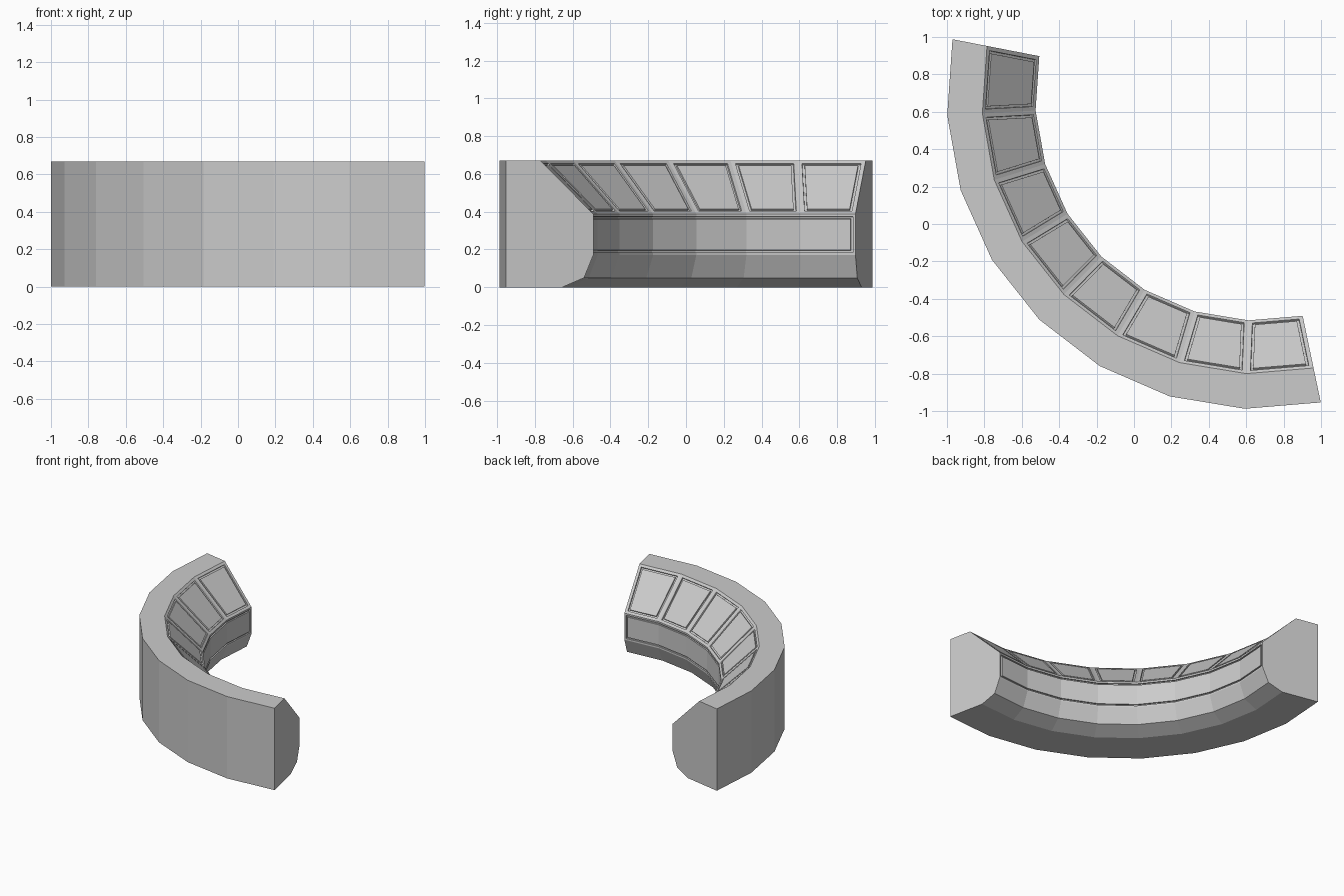
import bpy, bmesh, math

if "Cube" in bpy.data.objects:
    bpy.data.objects.remove(bpy.data.objects["Cube"])

# Arc and cross-section (depth towards the centre, height)
R, CX, CY = 1.66, 0.659, 0.671
START, STEP, SEGS = 169.0, 14.1, 8
PROFILE = [(0, 0), (0, 0.67), (0.188, 0.67), (0.473, 0.388),
           (0.473, 0.17), (0.423, 0.05), (0.305, 0)]
SLOPE, INNER = 2, 3  # profile edges that carry grooved panels


def groove(bm, faces, margin, width, depth):
    """Cut a thin groove round a face region, leaving a flush panel inside."""
    for thick, d in ((margin, 0), (0.001, -depth), (width, 0), (0.001, depth)):
        bmesh.ops.inset_region(bm, faces=faces, thickness=thick, depth=d,
                               use_boundary=True, use_even_offset=True)


bm = bmesh.new()

# Curved body: profile swept round the arc
rings = []
for i in range(SEGS + 1):
    a = math.radians(START + STEP * i)
    rings.append([bm.verts.new((CX + (R - d) * math.cos(a),
                                CY + (R - d) * math.sin(a), z)) for d, z in PROFILE])
n = len(PROFILE)
strips = {j: [] for j in range(n)}
for r0, r1 in zip(rings, rings[1:]):
    for j in range(n):
        k = (j + 1) % n
        strips[j].append(bm.faces.new((r0[j], r1[j], r1[k], r0[k])))
bm.faces.new(rings[0])
bm.faces.new(rings[-1][::-1])
bmesh.ops.recalc_face_normals(bm, faces=bm.faces[:])
bm.normal_update()

# One grooved panel per sloped facet, one continuous panel on the inner wall
for f in strips[SLOPE]:
    groove(bm, [f], 0.022, 0.012, 0.01)
groove(bm, strips[INNER], 0.014, 0.01, 0.01)

# Mesh object, flat shaded
mesh = bpy.data.meshes.new("curved_console")
bm.to_mesh(mesh)
bm.free()
obj = bpy.data.objects.new("curved_console", mesh)
bpy.context.collection.objects.link(obj)
